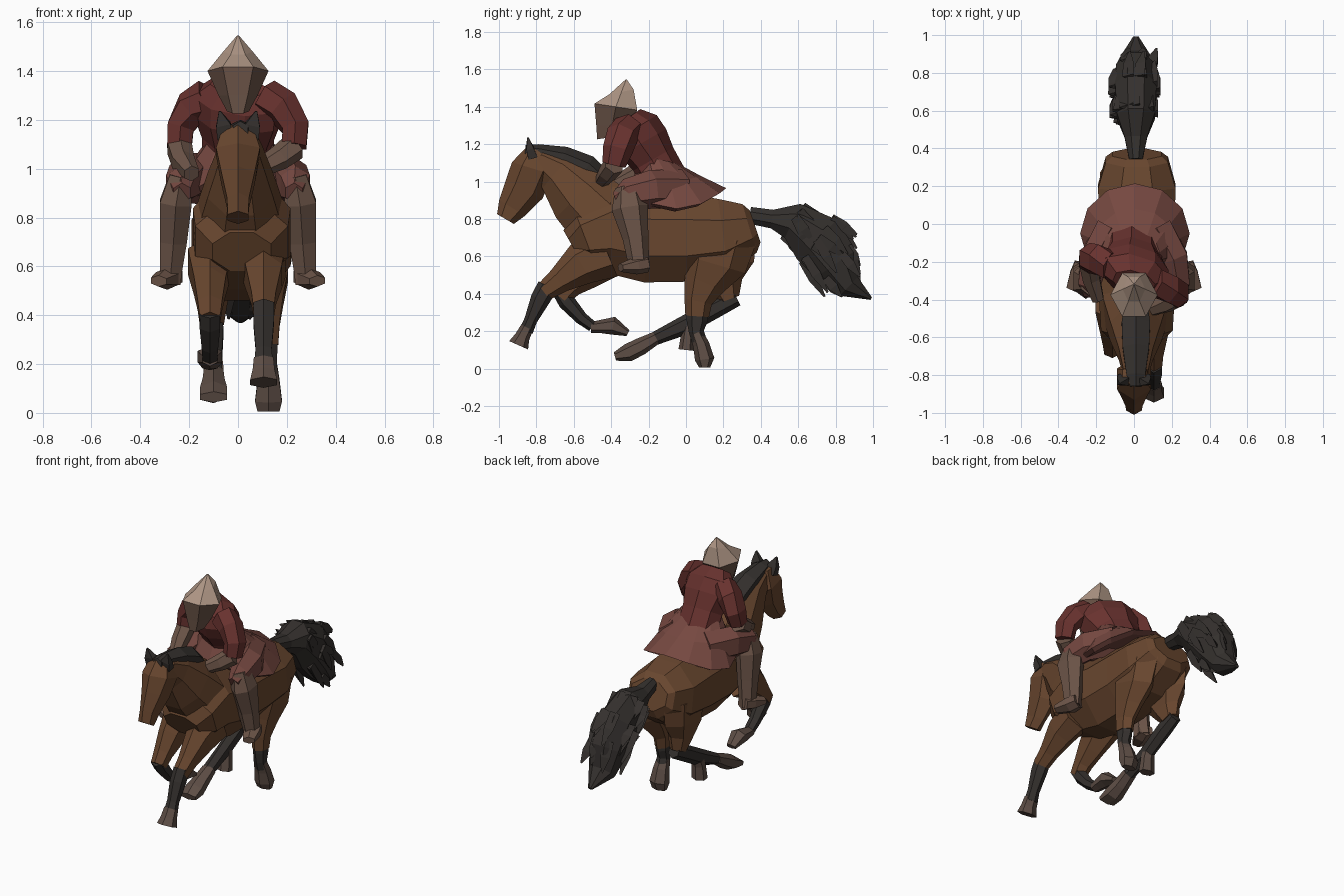
import bpy, bmesh, math, random
from mathutils import Vector as V

random.seed(4)


def mat(name, col):
    m = bpy.data.materials.new(name)
    m.diffuse_color = (*col, 1)
    return m


BROWN = mat("bay_hide", (0.14, 0.062, 0.028))
DARK = mat("dark_hair", (0.035, 0.03, 0.027))
HOOF = mat("hoof_horn", (0.11, 0.075, 0.06))
RED = mat("red_cloth", (0.14, 0.032, 0.028))
ROSE = mat("faded_cloth", (0.18, 0.065, 0.052))
TAN = mat("leather", (0.15, 0.09, 0.065))
CREAM = mat("pale_cap", (0.42, 0.3, 0.23))


def skin(name, rings, m):
    """Flat-shaded surface through rings of equal length, capped at both ends."""
    bm = bmesh.new()
    rs = [[bm.verts.new(p) for p in r] for r in rings]
    n = len(rs[0])
    for a, b in zip(rs, rs[1:]):
        for i in range(n):
            j = (i + 1) % n
            bm.faces.new((a[i], a[j], b[j], b[i]))
    bm.faces.new(rs[0])
    bm.faces.new(rs[-1])
    bmesh.ops.recalc_face_normals(bm, faces=bm.faces)
    me = bpy.data.meshes.new(name)
    bm.to_mesh(me)
    bm.free()
    me.materials.append(m)
    ob = bpy.data.objects.new(name, me)
    bpy.context.collection.objects.link(ob)
    return ob


def tube(name, st, m, n=6, twist=0):
    """Stations are (x, y, z, half width, half depth); rings stand across the path."""
    pts = [V(s[:3]) for s in st]
    rings = []
    k = 1 / math.cos(math.pi / n)
    for i, s in enumerate(st):
        t = (pts[min(i + 1, len(pts) - 1)] - pts[max(i - 1, 0)]).normalized()
        ref = V((math.cos(twist), math.sin(twist), 0))
        side = (ref - t * t.dot(ref)).normalized()
        up = side.cross(t)
        ang = [math.tau * (j + .5) / n for j in range(n)]
        rings.append([pts[i] + side * s[3] * k * math.cos(a) + up * s[4] * k * math.sin(a)
                      for a in ang])
    return skin(name, rings, m)


def flat(x, st):
    return [(x, *s) for s in st]


# horse trunk, neck and head
tube("horse_body", flat(.015, [
    (.37, .76, .13, .09), (.34, .75, .165, .135), (.2, .71, .205, .2), (0, .70, .2, .235),
    (-.2, .70, .2, .24), (-.4, .74, .2, .235), (-.54, .70, .19, .17), (-.61, .66, .12, .09)]), BROWN, 8)
tube("horse_neck", flat(.01, [(-.43, .79, .18, .2), (-.57, .93, .135, .175),
                             (-.69, 1.055, .09, .12), (-.79, 1.12, .065, .07)]), BROWN, 8)
tube("horse_head", flat(0, [(-.80, 1.17, .06, .05), (-.82, 1.07, .09, .1), (-.865, .96, .068, .095),
                            (-.93, .86, .045, .07), (-.965, .80, .042, .045)]), BROWN)
tube("mane", flat(.01, [(-.86, 1.16, .03, .03), (-.8, 1.155, .05, .04), (-.66, 1.115, .07, .065),
                        (-.54, 1.06, .075, .075), (-.43, .97, .06, .06)]), DARK)
for s in (-1, 1):
    tube("ear", [(s * .05, -.82, 1.13, .035, .025), (s * .06, -.835, 1.18, .03, .02),
                 (s * .075, -.845, 1.235, .004, .004)], DARK, 4)


# legs: upper, shank and hoof along one path each
def leg(name, x, upper, shank, hoof):
    tube(name + "_upper", flat(x, upper), BROWN)
    tube(name + "_shank", flat(x, shank), DARK)
    tube(name + "_hoof", flat(x, hoof), HOOF)


leg("leading_front_leg", .105,
    [(-.42, .62, .09, .12), (-.56, .56, .075, .1), (-.68, .47, .05, .06), (-.76, .41, .042, .045)],
    [(-.74, .44, .042, .048), (-.78, .37, .042, .045), (-.83, .26, .033, .03), (-.855, .2, .038, .032)],
    [(-.85, .22, .04, .03), (-.875, .17, .045, .035), (-.895, .125, .055, .048)])
leg("folded_front_leg", -.115,
    [(-.42, .62, .09, .12), (-.54, .52, .065, .09), (-.62, .44, .05, .055), (-.67, .38, .042, .045)],
    [(-.68, .41, .04, .03), (-.64, .36, .042, .04), (-.56, .27, .033, .03), (-.5, .225, .03, .025)],
    [(-.51, .22, .03, .025), (-.46, .225, .04, .03), (-.39, .23, .05, .042), (-.31, .19, .03, .015)])
# the near hind leg drops almost straight, the far one reaches forward from its hock
leg("near_hind_leg", .125,
    [(.17, .70, .08, .18), (.15, .56, .08, .15), (.1, .46, .06, .1), (.065, .36, .045, .065),
     (.06, .28, .04, .055)],
    [(.06, .32, .038, .05), (.06, .26, .036, .05), (.055, .2, .035, .035), (.07, .15, .038, .035)],
    [(.055, .19, .036, .03), (.08, .13, .045, .038), (.1, .05, .055, .045), (.1, .005, .045, .025)])
leg("far_hind_leg", -.1,
    [(.17, .70, .08, .18), (.18, .55, .075, .16), (.2, .45, .055, .09), (.23, .37, .042, .05)],
    [(.27, .38, .035, .04), (.17, .33, .04, .045), (0, .235, .035, .045), (-.18, .155, .035, .03)],
    [(-.16, .165, .04, .03), (-.24, .12, .045, .04), (-.31, .085, .055, .042), (-.38, .065, .055, .02)])
tube("far_fetlock", flat(-.1, [(.03, .27, .03, .03), (.01, .19, .04, .03), (0, .1, .045, .035)]), HOOF)

# tail core with ragged locks over it
core = [(.34, .82, .035, .045), (.46, .80, .06, .05), (.57, .79, .1, .1), (.7, .69, .11, .15),
        (.8, .56, .105, .13), (.87, .44, .08, .07), (.99, .375, .015, .008)]
tube("tail", flat(.01, core), DARK, 8)
for i in range(36):
    y0, z0, w, d = random.choice(core[2:5])
    a = random.uniform(0, math.tau)
    p = V((.01 + w * math.cos(a), y0 + d * .55 * math.sin(a), z0 + d * .8 * math.sin(a)))
    q = p + V((random.uniform(-.02, .02), random.uniform(.08, .14), random.uniform(-.2, -.08)))
    q.y, q.z = min(q.y, .93), max(q.z, .385)
    tube("tail_lock", [(*p, .02, .012), (*p.lerp(q, .5), .018, .015), (*q, .003, .003)], DARK, 3)


# rider's coat skirt draped over the saddle, and turned torso
def drape(cy, rx, ry, z, drop, slope):
    r = []
    for j in range(12):
        a = math.tau * j / 12
        c, s = math.cos(a), math.sin(a)
        r.append((.005 + rx * c, cy + ry * s, z - drop * c * c + slope * s))
    return r


skin("coat_skirt", [drape(-.06, .26, .24, .95, .11, 0), drape(-.05, .29, .265, .965, .11, 0),
                    drape(-.09, .21, .17, 1.05, .04, -.02), drape(-.15, .13, .1, 1.12, 0, -.02)], ROSE)
TURN = -.42
tube("coat_torso", [(0, -.12, 1.02, .14, .11), (0, -.175, 1.12, .14, .11), (0, -.23, 1.21, .175, .125),
                    (0, -.27, 1.285, .18, .115), (0, -.31, 1.34, .11, .07)], RED, 8, TURN)

# rider's arms, each a list of path points: the right one leads
arms = {"right": [(.11, -.31, 1.29), (.185, -.34, 1.25), (.235, -.365, 1.17), (.23, -.385, 1.09),
                  (.17, -.42, 1.045), (.07, -.46, .99)],
        "left": [(-.12, -.22, 1.29), (-.19, -.19, 1.25), (-.235, -.18, 1.17), (-.24, -.2, 1.09),
                 (-.225, -.29, 1.03), (-.19, -.40, .98)]}
for name, p in arms.items():
    tube(name + "_sleeve", [(*q, w, d) for q, w, d in zip(p[:4], (.07, .065, .055, .05),
                                                       (.07, .075, .07, .055))], RED)
    tube(name + "_forearm", [(*q, w, w) for q, w in zip(p[3:], (.05, .045, .03))], TAN)

# rider's legs, mirrored
for s in (-1, 1):
    tube("thigh", [(s * .12, -.02, .96, .08, .09), (s * .21, -.18, .96, .075, .09),
                   (s * .235, -.31, .93, .06, .075), (s * .23, -.37, .9, .035, .04)], ROSE)
    tube("lower_leg", [(s * .235, -.31, .97, .045, .06), (s * .255, -.30, .86, .065, .085),
                       (s * .265, -.27, .7, .055, .06), (s * .275, -.255, .58, .045, .05),
                       (s * .28, -.25, .53, .045, .05)], TAN)
    tube("boot", [(s * .27, -.21, .56, .045, .04), (s * .29, -.27, .55, .05, .04),
                  (s * .325, -.35, .54, .035, .02)], TAN)

# rider's head: chin, jaw, wide brim and pointed crown
head = []
for cy, z, rx, ry, sl in ((-.42, 1.235, .045, .055, .01), (-.395, 1.30, .08, .085, .0),
                          (-.375, 1.4, .125, .115, -.02), (-.345, 1.48, .06, .065, .015),
                          (-.32, 1.545, .004, .004, 0)):
    head.append([(rx * math.cos(math.tau * j / 6), cy + ry * math.sin(math.tau * j / 6) / .87,
                  z + sl * math.sin(math.tau * j / 6)) for j in range(6)])
skin("rider_face", head[:3], TAN)
skin("cap", head[2:], CREAM)
